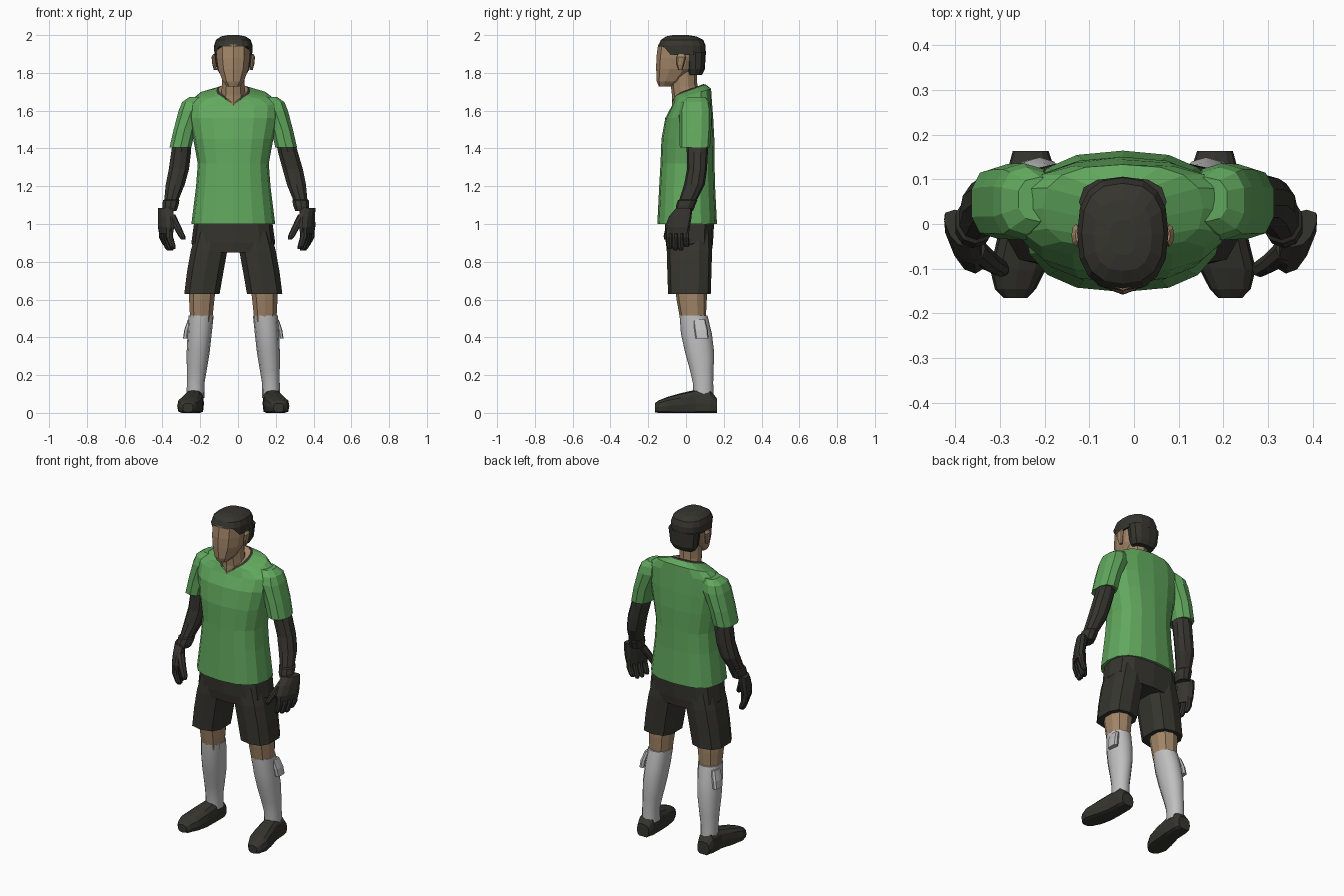
import bpy, bmesh, math

C = -0.025  # body centre line


def material(name, rgb):
    m = bpy.data.materials.new(name)
    m.diffuse_color = (*rgb, 1)
    return m


GREEN = material("shirt green", (0.12, 0.39, 0.11))
DARK = material("dark cloth", (0.036, 0.035, 0.028))
SKIN = material("skin", (0.36, 0.235, 0.135))
WHITE = material("sock white", (0.52, 0.52, 0.52))


def loft(name, rings, mats, n=12, power=2.5, warp=None, rule=None, smooth=False):
    """Skin a stack of superellipse rings (cx, cy, z, rx, ry)."""
    bm = bmesh.new()
    loops = []
    for k, (cx, cy, z, rx, ry) in enumerate(rings):
        loop = []
        for i in range(n):
            a = -math.pi / 2 + 2 * math.pi * i / n
            c, s = math.cos(a), math.sin(a)
            x = cx + rx * math.copysign(abs(c) ** (2 / power), c)
            y = cy + ry * math.copysign(abs(s) ** (2 / power), s)
            p = (x, y, z)
            loop.append(bm.verts.new(warp(k, *p) if warp else p))
        loops.append(loop)
    for k in range(len(loops) - 1):
        for i in range(n):
            j = (i + 1) % n
            f = bm.faces.new((loops[k][i], loops[k][j], loops[k + 1][j], loops[k + 1][i]))
            f.material_index = rule(k) if rule else 0
    bm.faces.new(loops[0][::-1])
    top = bm.faces.new(loops[-1])
    top.material_index = rule(len(loops)) if rule else 0
    bmesh.ops.recalc_face_normals(bm, faces=bm.faces)
    me = bpy.data.meshes.new(name)
    bm.to_mesh(me)
    bm.free()
    for m in mats:
        me.materials.append(m)
    ob = bpy.data.objects.new(name, me)
    bpy.context.collection.objects.link(ob)
    if smooth:
        for p in me.polygons:
            p.use_smooth = len(p.vertices) == 4
    return ob


# Shirt body with tilted shoulders, V neckline and dark collar
def shirt_warp(k, x, y, z):
    if k >= 5:
        z += (0.2, 0.3, 0.36, 0.36)[k - 5] * (y - 0.03)
    if k >= 7 and y < 0:
        z -= 0.035 * max(0, 1 - abs(x - C) / 0.07)
    return x, y, z


loft("shirt", [(C, 0.006, 1.0, 0.222, 0.158), (C, 0.006, 1.2, 0.197, 0.148),
               (C, 0.008, 1.32, 0.188, 0.143), (C, 0.01, 1.45, 0.212, 0.140),
               (C, 0.017, 1.56, 0.235, 0.127), (C, 0.03, 1.645, 0.24, 0.106),
               (C, 0.035, 1.685, 0.18, 0.098), (C, 0.016, 1.71, 0.09, 0.09),
               (C, 0.014, 1.718, 0.077, 0.078)],
     [GREEN, DARK, SKIN], n=16, warp=shirt_warp,
     rule=lambda k: 1 if k == 7 else 2 if k > 7 else 0)

# Neck and head
loft("neck", [(C, 0.002, 1.60, 0.07, 0.078), (C, 0.0, 1.68, 0.068, 0.074),
              (C, -0.01, 1.73, 0.063, 0.07), (C, -0.015, 1.82, 0.063, 0.072)],
     [SKIN], n=10, power=2)
loft("head", [(C, -0.11, 1.728, 0.034, 0.034), (C, -0.085, 1.755, 0.058, 0.07),
              (C, -0.05, 1.82, 0.084, 0.108), (C, -0.035, 1.88, 0.092, 0.122),
              (C, -0.03, 1.95, 0.092, 0.118)],
     [SKIN], n=10, power=2.2)


# Hair cap and hair at the back of the head
def fringe(k, x, y, z):
    return x, y, z + (0.045 if k == 0 and y < -0.11 else 0)


loft("hair_cap", [(C, -0.022, 1.895, 0.1, 0.127), (C, -0.021, 1.945, 0.102, 0.125),
                  (C, -0.021, 1.975, 0.092, 0.112), (C, -0.025, 1.993, 0.065, 0.08),
                  (C, -0.03, 2.0, 0.03, 0.04)],
     [DARK], n=16, warp=fringe)
loft("hair_back", [(C, 0.045, 1.79, 0.068, 0.04), (C, 0.05, 1.82, 0.086, 0.05),
                   (C, 0.05, 1.91, 0.098, 0.055)], [DARK])

# Shorts seat
loft("shorts_seat", [(C, 0.018, 0.85, 0.2, 0.118), (C, 0.018, 0.9, 0.222, 0.125),
                     (C, 0.018, 1.03, 0.204, 0.132)], [DARK], n=12, power=3)


def foot_warp(k, x, y, z):
    return x, z, max(y, 0)


for s, side in ((-1, "left"), (1, "right")):
    def part(name, rings, mats, **kw):
        loft(f"{side}_{name}", [(C + s * r[0], *r[1:]) for r in rings], mats, **kw)

    # Ear
    part("ear", [(0.095, -0.03, 1.815, 0.008, 0.01), (0.1, -0.03, 1.845, 0.011, 0.02),
                 (0.104, -0.025, 1.885, 0.011, 0.025), (0.1, -0.025, 1.9, 0.006, 0.015)],
         [SKIN], n=8, power=2)
    # Short sleeve
    part("sleeve", [(0.185, 0.055, 1.672, 0.05, 0.05), (0.215, 0.052, 1.645, 0.058, 0.075),
                    (0.222, 0.05, 1.6, 0.07, 0.086), (0.258, 0.05, 1.5, 0.06, 0.084),
                    (0.28, 0.047, 1.405, 0.06, 0.08)], [GREEN], n=10)
    # Shorts leg, bare knee, sock
    part("shorts_leg", [(0.166, 0.018, 0.63, 0.097, 0.113), (0.148, 0.018, 0.75, 0.1, 0.117),
                        (0.128, 0.018, 0.86, 0.1, 0.12), (0.11, 0.018, 0.96, 0.09, 0.115)],
         [DARK], n=10, power=2.8)
    part("knee", [(0.17, 0.038, 0.48, 0.06, 0.066), (0.167, 0.03, 0.6, 0.07, 0.08),
                  (0.163, 0.025, 0.68, 0.075, 0.085)], [SKIN], n=10, power=2.3)
    part("sock", [(0.2, 0.093, 0.08, 0.047, 0.053), (0.199, 0.09, 0.16, 0.047, 0.054),
                  (0.193, 0.083, 0.23, 0.053, 0.063), (0.186, 0.072, 0.32, 0.061, 0.077),
                  (0.178, 0.055, 0.42, 0.064, 0.082), (0.17, 0.04, 0.515, 0.066, 0.074)],
         [WHITE], n=12, power=2.2, smooth=True)
    # Sock tab on the outer calf
    part("sock_tab", [(0.25, 0.085, 0.395, 0.016, 0.034), (0.243, 0.08, 0.44, 0.016, 0.036),
                      (0.226, 0.07, 0.495, 0.014, 0.032)], [WHITE], n=8, power=4)
    # Shoe, lofted from heel to toe
    part("shoe", [(0.206, 0.035, 0.163, 0.04, 0.042), (0.205, 0.05, 0.13, 0.05, 0.07),
                  (0.207, 0.05, 0.05, 0.051, 0.072), (0.22, 0.042, -0.03, 0.06, 0.062),
                  (0.234, 0.036, -0.1, 0.063, 0.048), (0.24, 0.03, -0.145, 0.046, 0.036),
                  (0.24, 0.027, -0.165, 0.027, 0.024)],
         [DARK], n=12, power=2.8, warp=foot_warp)

    # Long undersleeve with glove cuff; the two arms hang slightly differently
    d = 0.0 if s < 0 else 0.027
    part("arm", [(0.27, 0.055, 1.46, 0.05, 0.058), (0.276 + d / 2, 0.06, 1.38, 0.055, 0.056),
                 (0.288 + d, 0.058, 1.29, 0.056, 0.053), (0.307 + d, 0.045, 1.21, 0.053, 0.055),
                 (0.327 + d, 0.012, 1.13, 0.04, 0.047), (0.329 + d, 0.008, 1.125, 0.046, 0.052),
                 (0.333 + d, -0.003, 1.095, 0.044, 0.05), (0.336 + d, -0.008, 1.07, 0.037, 0.046)],
         [DARK], n=10, power=2.1)

    # Gloved hand: slanted palm, four fingers and thumb
    h = 0.352 + d * 1.3

    def slant(k, x, y, z):
        return x + s * 0.4 * (y + 0.04), y, z
    part("palm", [(h - 0.005, -0.01, 1.085, 0.035, 0.042), (h, -0.03, 1.04, 0.034, 0.06),
                  (h + 0.006, -0.045, 0.985, 0.032, 0.066), (h + 0.006, -0.045, 0.95, 0.026, 0.06)],
         [DARK], n=10, warp=slant)
    for i in range(4):
        y = 0.0 - 0.03 * i
        x = h + 0.022 - 0.012 * i
        tip = 0.868 - 0.01 * math.sin(math.pi * i / 3) + (0.01 if i == 0 else 0)
        part(f"finger_{i + 1}", [(x - 0.022, y + 0.004, tip, 0.01, 0.01),
                                 (x - 0.016, y + 0.002, tip + 0.015, 0.017, 0.016),
                                 (x, y, 0.93, 0.02, 0.017), (x, y, 0.98, 0.02, 0.017)],
             [DARK], n=8, power=2.2)
    part("thumb", [(h - 0.087, -0.103, 0.918, 0.011, 0.012), (h - 0.08, -0.1, 0.935, 0.018, 0.019),
                   (h - 0.055, -0.085, 0.985, 0.021, 0.022), (h - 0.02, -0.055, 1.05, 0.025, 0.027)],
         [DARK], n=8, power=2.2)
